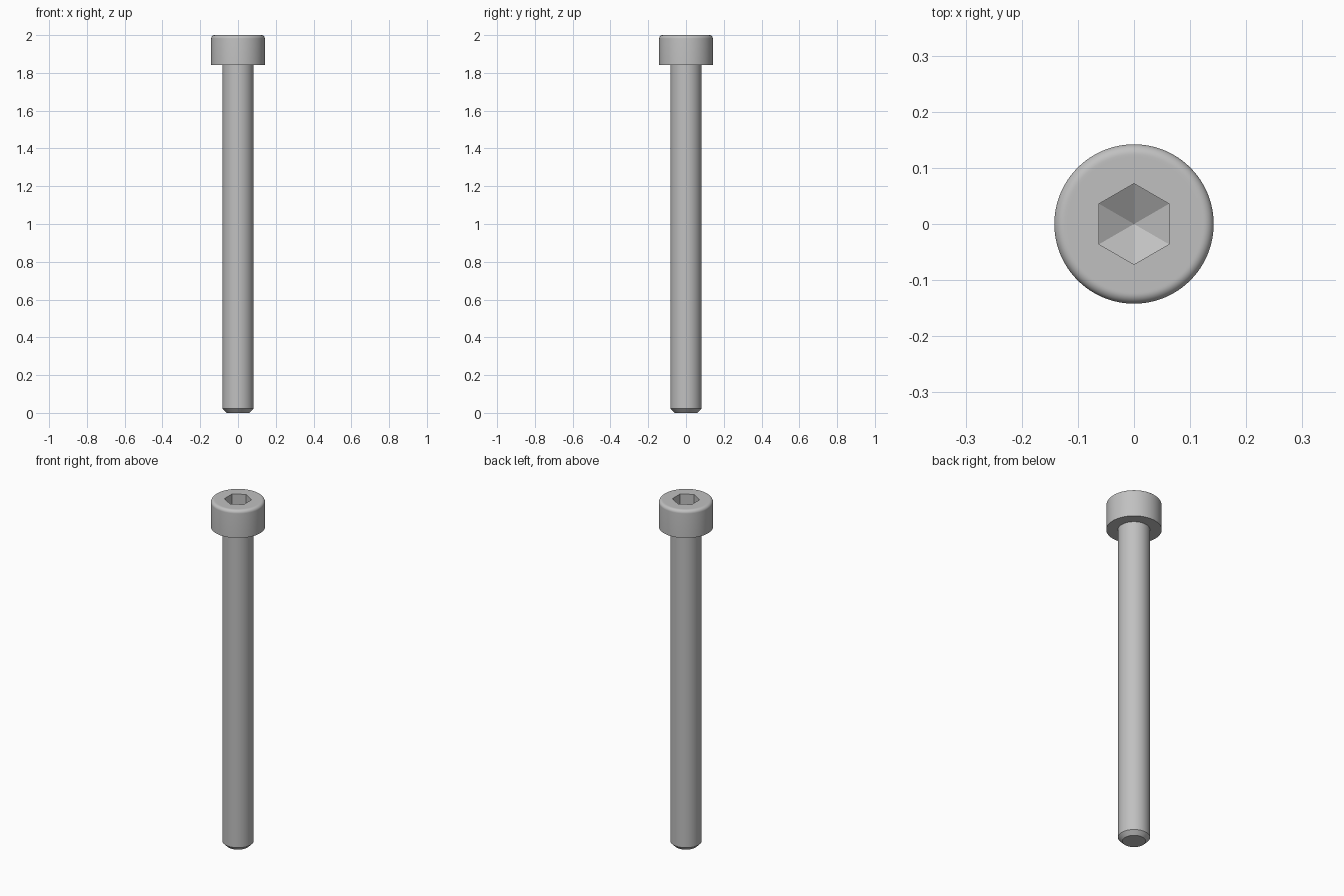
import bpy
import bmesh
from math import sin, cos, pi, radians

SEGMENTS = 96
HEAD_R, HEAD_BOTTOM, TOP = 0.142, 1.841, 2.0
SHANK_R, CHAMFER = 0.082, 0.022
ROUND = 0.018
HEX_R, SOCKET_DEPTH, TIP_DEPTH = 0.072, 0.08, 0.04

old = bpy.data.objects.get("Cube")
if old:
    bpy.data.objects.remove(old, do_unlink=True)

steel = bpy.data.materials.new("steel grey")
steel.use_nodes = True
colour = (0.53, 0.53, 0.53, 1)
steel.diffuse_color = colour
steel.node_tree.nodes["Principled BSDF"].inputs["Base Color"].default_value = colour


def ring(bm, radius, z, count=SEGMENTS, start=0.0):
    angles = [start + 2 * pi * i / count for i in range(count)]
    return [bm.verts.new((radius * cos(a), radius * sin(a), z)) for a in angles]


def band(bm, low, high):
    n = len(low)
    for i in range(n):
        j = (i + 1) % n
        bm.faces.new((low[i], low[j], high[j], high[i]))


def lathe(bm, profile):
    rings = [ring(bm, r, z) for r, z in profile]
    for low, high in zip(rings, rings[1:]):
        band(bm, low, high)
    return rings


def finish(bm, name):
    bmesh.ops.recalc_face_normals(bm, faces=bm.faces)
    mesh = bpy.data.meshes.new(name)
    bm.to_mesh(mesh)
    bm.free()
    mesh.materials.append(steel)
    obj = bpy.data.objects.new(name, mesh)
    bpy.context.collection.objects.link(obj)
    bpy.ops.object.select_all(action='DESELECT')
    obj.select_set(True)
    bpy.context.view_layer.objects.active = obj
    bpy.ops.object.shade_smooth_by_angle(angle=radians(28))
    return obj


# Shank with a chamfered tip
bm = bmesh.new()
rings = lathe(bm, [(SHANK_R - CHAMFER, 0), (SHANK_R, CHAMFER), (SHANK_R, HEAD_BOTTOM)])
bm.faces.new(rings[0])
finish(bm, "shank")

# Head: flat underside, straight side, rounded top rim
bm = bmesh.new()
profile = [(SHANK_R, HEAD_BOTTOM), (HEAD_R, HEAD_BOTTOM)]
for i in range(9):
    a = pi / 2 * i / 8
    profile.append((HEAD_R - ROUND + ROUND * cos(a), TOP - ROUND + ROUND * sin(a)))
profile.append((HEAD_R - ROUND - 0.004, TOP))
rim = lathe(bm, profile)[-1]

# Hexagonal socket with a drilled point at the bottom
mouth = ring(bm, HEX_R, TOP, 6, pi / 2)
floor = ring(bm, HEX_R, TOP - SOCKET_DEPTH, 6, pi / 2)
band(bm, floor, mouth)
tip = bm.verts.new((0, 0, TOP - SOCKET_DEPTH - TIP_DEPTH))
for i in range(6):
    bm.faces.new((floor[i], floor[(i + 1) % 6], tip))

# Flat top between the rim and the socket mouth: one fan sector per hex side
step = SEGMENTS // 6
for i in range(6):
    first = step * i + SEGMENTS // 4
    arc = [rim[(first + k) % SEGMENTS] for k in range(step + 1)]
    bm.faces.new(arc + [mouth[(i + 1) % 6], mouth[i]])
head = finish(bm, "socket_head")

# Keep the socket facets and flat top crisp
for poly in head.data.polygons:
    if poly.center.xy.length < HEX_R or len(poly.vertices) > 4:
        poly.use_smooth = False
